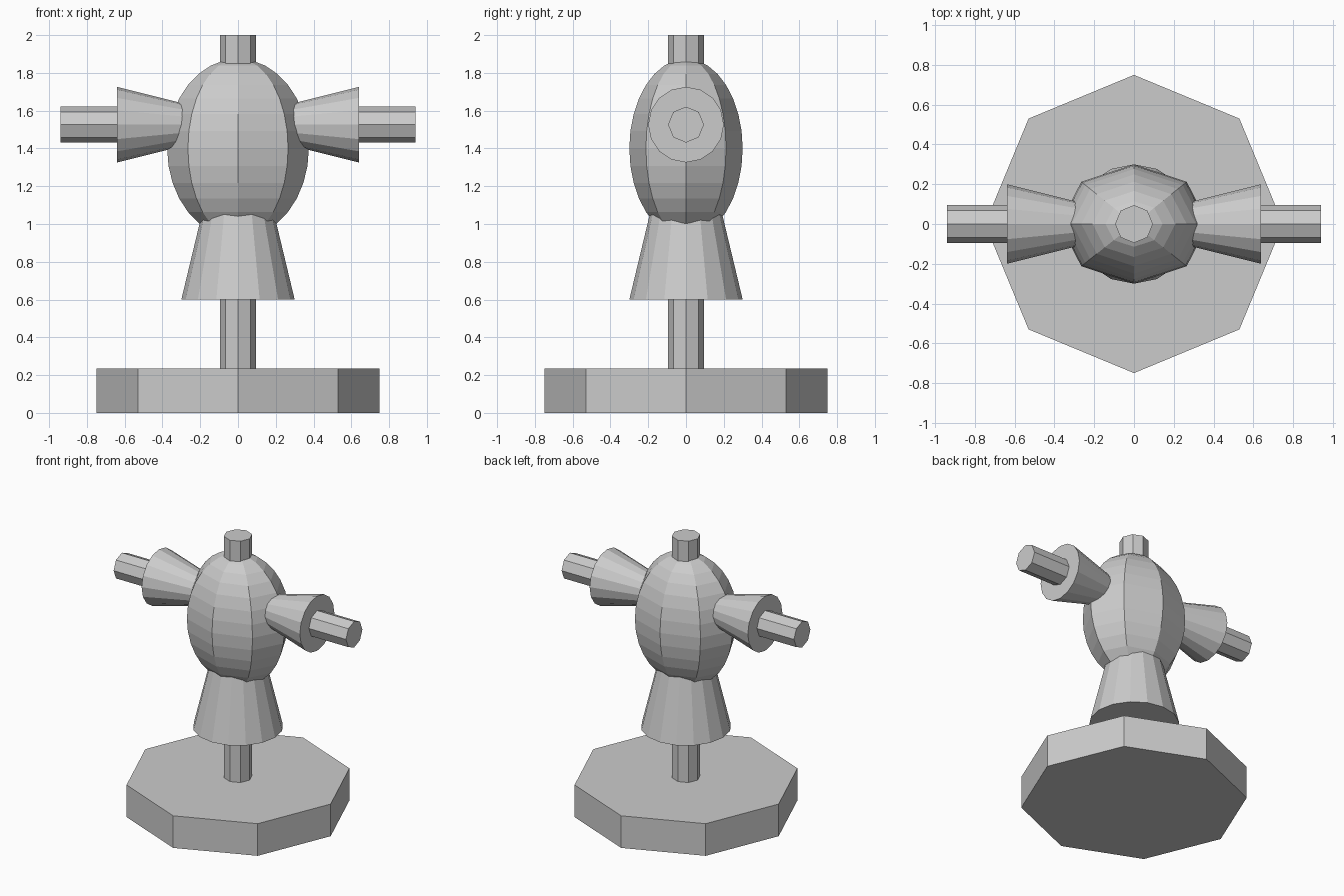
import bpy
import bmesh
from math import pi
from mathutils import Matrix

if "Cube" in bpy.data.objects:
    bpy.data.objects.remove(bpy.data.objects["Cube"])


def make_object(name, bm):
    mesh = bpy.data.meshes.new(name)
    bmesh.ops.recalc_face_normals(bm, faces=bm.faces)
    bm.to_mesh(mesh)
    bm.free()
    obj = bpy.data.objects.new(name, mesh)
    bpy.context.collection.objects.link(obj)
    return obj


def frustum(name, sides, r0, r1, start, end, axis='Z', height=0.0):
    """Capped frustum from start to end along z, or along x at a given height."""
    bm = bmesh.new()
    bmesh.ops.create_cone(bm, cap_ends=True, segments=sides, radius1=r0,
                          radius2=r1, depth=abs(end - start))
    mid = (start + end) / 2
    if axis == 'Z':
        m = Matrix.Translation((0, 0, mid))
    else:
        turn = pi / 2 if end > start else -pi / 2
        m = Matrix.Translation((mid, 0, height)) @ Matrix.Rotation(turn, 4, 'Y')
    bm.transform(m)
    return make_object(name, bm)


ARM_Z = 1.526

# Octagonal base and central post
frustum("base", 8, 0.75, 0.75, 0.0, 0.235)
frustum("post", 8, 0.095, 0.095, 0.1, 2.0)

# Flared skirt below the torso
frustum("skirt", 16, 0.30, 0.18, 0.60, 1.10)

# Eight-sided ellipsoid torso
bm = bmesh.new()
bmesh.ops.create_uvsphere(bm, u_segments=8, v_segments=16, radius=1.0)
bm.transform(Matrix.Translation((0, 0, 1.4)) @ Matrix.Diagonal((0.375, 0.30, 0.475, 1)))
make_object("torso", bm)

# Cross bar and flared sleeves
frustum("arm_bar", 8, 0.095, 0.095, -0.94, 0.94, 'X', ARM_Z)
for side, s in (("left", -1), ("right", 1)):
    frustum(side + "_sleeve", 16, 0.10, 0.20, s * 0.24, s * 0.64, 'X', ARM_Z)
